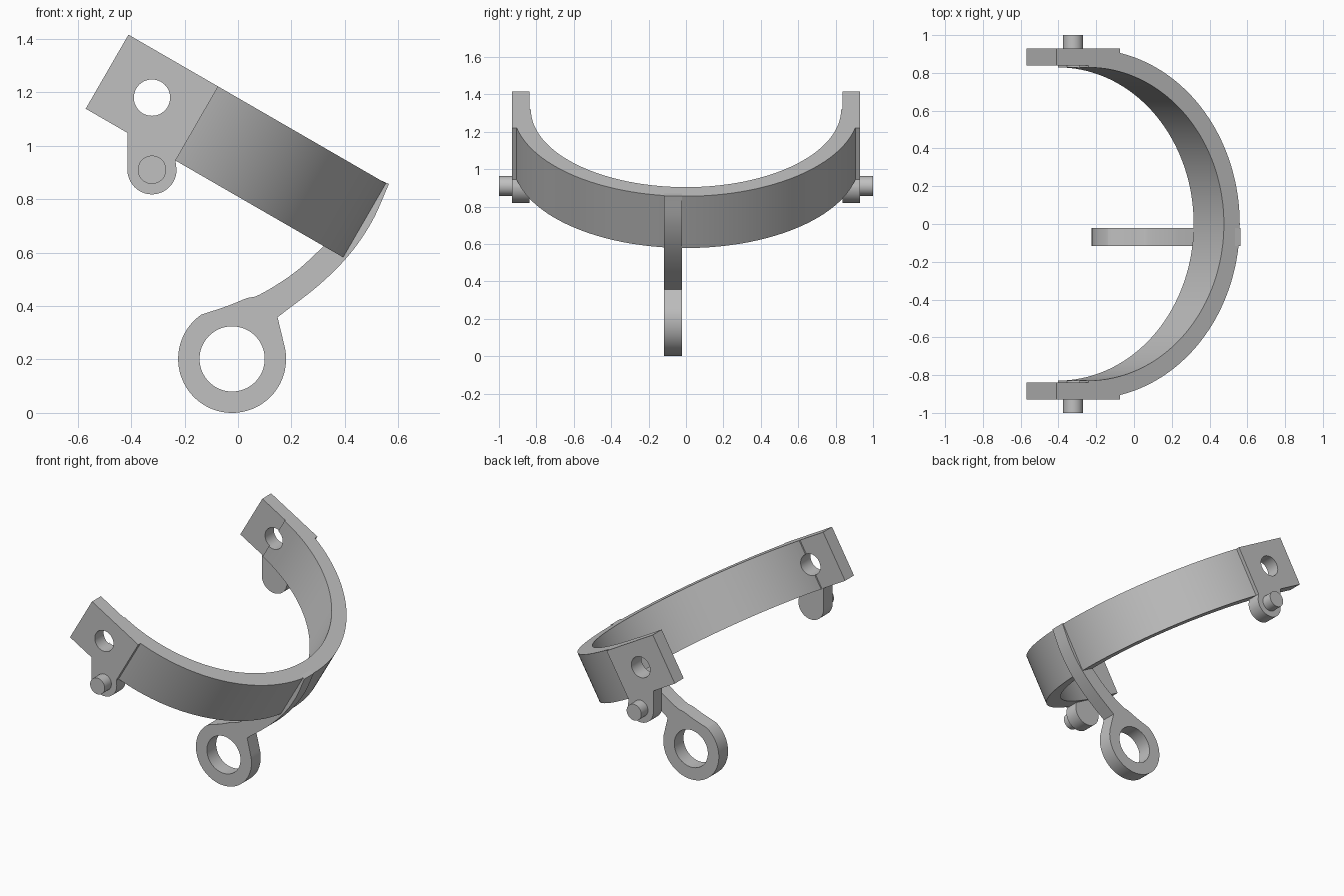
import bpy
import math
from mathutils import Matrix, Vector

if "Cube" in bpy.data.objects:
    bpy.data.objects.remove(bpy.data.objects["Cube"])

TILT = math.radians(30)
HUB = Vector((-0.322, 0, 1.18))        # centre of the side holes and of the band
HALF = 0.16                            # half height of the band

grey = bpy.data.materials.new("grey")
grey.diffuse_color = (0.53, 0.53, 0.53, 1)
grey.use_nodes = True
grey.node_tree.nodes["Principled BSDF"].inputs["Base Color"].default_value = grey.diffuse_color


def arc(cx, cy, r, a0, a1, n):
    """Points on an arc, angles in degrees."""
    angles = [math.radians(a0 + (a1 - a0) * i / n) for i in range(n + 1)]
    return [(cx + r * math.cos(a), cy + r * math.sin(a)) for a in angles]


def circle(cx, cy, r, n=48):
    return arc(cx, cy, r, 0, 360, n)[:-1]


def finish(obj):
    obj.data.materials.clear()
    obj.data.materials.append(grey)
    bpy.ops.object.select_all(action='DESELECT')
    obj.select_set(True)
    bpy.context.view_layer.objects.active = obj
    bpy.ops.object.shade_smooth_by_angle(angle=math.radians(25))


def slab(name, outlines, thickness, matrix):
    """Extrude a flat outline; further outlines become holes."""
    curve = bpy.data.curves.new(name, 'CURVE')
    curve.dimensions = '2D'
    curve.fill_mode = 'BOTH'
    curve.extrude = thickness / 2
    for points in outlines:
        spline = curve.splines.new('POLY')
        spline.points.add(len(points) - 1)
        for p, (x, y) in zip(spline.points, points):
            p.co = (x, y, 0, 1)
        spline.use_cyclic_u = True
    obj = bpy.data.objects.new(name, curve)
    bpy.context.collection.objects.link(obj)
    bpy.ops.object.select_all(action='DESELECT')
    obj.select_set(True)
    bpy.context.view_layer.objects.active = obj
    bpy.ops.object.convert(target='MESH')
    obj = bpy.context.view_layer.objects.active
    # weld the caps to the walls
    weld = obj.modifiers.new("weld", 'WELD')
    weld.merge_threshold = 0.0001
    bpy.ops.object.modifier_apply(modifier="weld")
    obj.data.transform(matrix)
    finish(obj)
    return obj


def upright(y):
    """Stand an outline up in the front plane at depth y."""
    return Matrix.Translation((0, y, 0)) @ Matrix.Rotation(math.pi / 2, 4, 'X')


def rod(name, r, depth, loc):
    bpy.ops.mesh.primitive_cylinder_add(vertices=48, radius=r, depth=depth,
                                        location=loc, rotation=(math.pi / 2, 0, 0))
    obj = bpy.context.object
    obj.name = name
    finish(obj)
    return obj


def tilted(u, w):
    """Front-plane point from coordinates along and across the band."""
    c, s = math.cos(TILT), math.sin(TILT)
    return (HUB.x + u * c + w * s, HUB.z - u * s + w * c)


# Half-ring band, tilted forward, with the side holes bored through its ends
ring = arc(0, 0, 0.926, -90, 90, 96) + arc(0, 0, 0.829, 90, -90, 96)
band = slab("band", [ring], 2 * HALF,
            Matrix.Translation(HUB) @ Matrix.Rotation(TILT, 4, 'Y'))
cutter = rod("hole_cutter", 0.068, 3, HUB)
bore = band.modifiers.new("bore", 'BOOLEAN')
bore.operation = 'DIFFERENCE'
bore.solver = 'EXACT'
bore.object = cutter
bpy.context.view_layer.objects.active = band
bpy.ops.object.modifier_apply(modifier="bore")
bpy.data.objects.remove(cutter)
finish(band)

# End plates with a hanging lug, and the pins in the lugs
lug_x, lug_z, lug_r = HUB.x, 0.91, 0.092
lug_join = tilted(-0.194, -HALF)
left = lug_x - lug_r
plate = [tilted(0.194, HALF), tilted(-0.194, HALF), lug_join,
         (left, lug_join[1] - (left - lug_join[0]) * math.tan(TILT))]
plate += arc(lug_x, lug_z, lug_r, 180, 360, 32)
plate.append(tilted(0.194, -HALF))
for side, label in ((-1, "front"), (1, "back")):
    slab(label + "_end_plate", [plate, circle(HUB.x, HUB.z, 0.068)],
         0.092, upright(side * 0.884))
    rod(label + "_pin", 0.053, 0.12, (lug_x, side * 0.94, lug_z))

# Curved arm running over the band and down to an eyelet
eye_x, eye_z, eye_r = -0.022, 0.202, 0.202


def smooth_path(points, steps=6):
    """Catmull-Rom curve through the points."""
    pts = [Vector(p) for p in points]
    pts = [2 * pts[0] - pts[1]] + pts + [2 * pts[-1] - pts[-2]]
    out = []
    for a, b, c, d in zip(pts, pts[1:], pts[2:], pts[3:]):
        for i in range(steps):
            t = i / steps
            out.append(tuple(0.5 * (2 * b + (c - a) * t + (2 * a - 5 * b + 4 * c - d) * t * t
                                    + (3 * b - a - 3 * c + d) * t ** 3)))
    return out + [tuple(pts[-2])]


outer = smooth_path([(0.565, 0.857), (0.502, 0.717), (0.418, 0.594),
                     (0.305, 0.48), (0.148, 0.358)])
inner = smooth_path([(-0.137, 0.368), (-0.04, 0.4), (0.032, 0.429), (0.073, 0.439),
                     (0.15, 0.483), (0.23, 0.54), (0.326, 0.629)])
arm = outer + arc(eye_x, eye_z, eye_r, 15, -235, 64) + inner
arm += [tilted(0.87, -0.1), tilted(0.88, 0.158)]
slab("arm_with_eyelet", [arm, circle(eye_x, eye_z, 0.122, 64)], 0.096, upright(-0.069))
